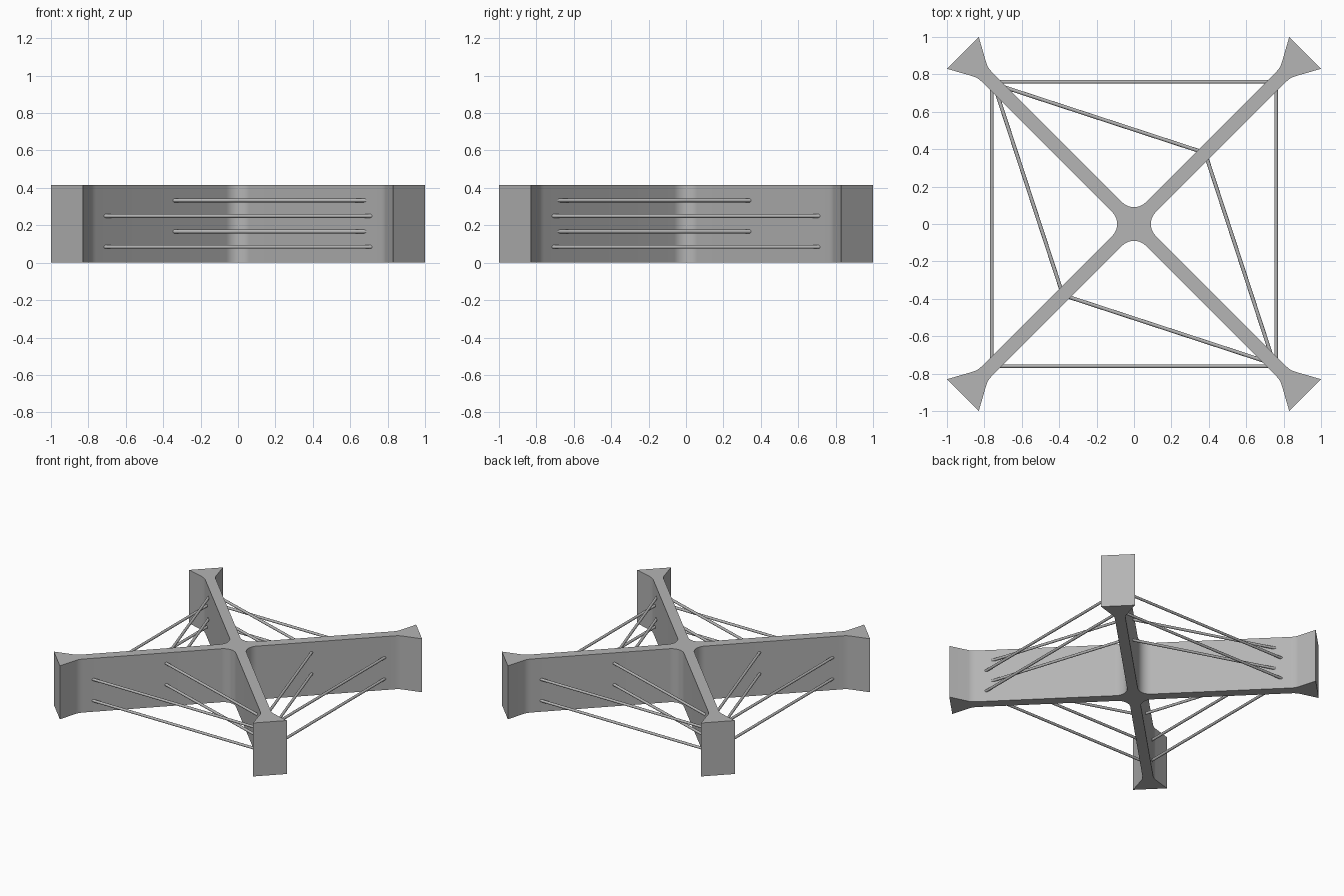
import bpy, bmesh, math
from mathutils import Vector

if "Cube" in bpy.data.objects:
    bpy.data.objects.remove(bpy.data.objects["Cube"])

HEIGHT = 0.415
HALF = 0.053            # offset of the arm edge along x or y

grey = bpy.data.materials.new("plain_grey")
grey.diffuse_color = (0.46, 0.46, 0.46, 1)
grey.use_nodes = True
grey.node_tree.nodes["Principled BSDF"].inputs["Base Color"].default_value = grey.diffuse_color


def finish(bm, name):
    bmesh.ops.recalc_face_normals(bm, faces=bm.faces)
    mesh = bpy.data.meshes.new(name)
    bm.to_mesh(mesh)
    bm.free()
    ob = bpy.data.objects.new(name, mesh)
    bpy.context.collection.objects.link(ob)
    mesh.materials.append(grey)
    bpy.ops.object.select_all(action='DESELECT')
    ob.select_set(True)
    bpy.context.view_layer.objects.active = ob
    bpy.ops.object.shade_smooth_by_angle(angle=math.radians(25))
    return ob


# Cross outline: one side of one arm, from the hub to the flared tip
def arm_side():
    r = 0.089                                   # hub fillet radius
    cy = HALF + r * math.sqrt(2)
    pts = []
    for i in range(7):
        a = math.radians(45 * i / 6)
        pts.append(Vector((r * math.sin(a), cy - r * math.cos(a))))
    corner, tip = Vector((0.782, 0.835)), Vector((0.83, 1.0))
    p0 = corner - Vector((1, 1)).normalized() * 0.035
    p2 = corner + (tip - corner).normalized() * 0.025
    for i in range(6):                          # rounded bend into the flare
        t = i / 5
        pts.append(p0 * (1 - t) ** 2 + corner * 2 * t * (1 - t) + p2 * t * t)
    return pts + [tip]


side = arm_side()
# mirror across the diagonal; drop the last point, shared with the next arm
quarter = side + [Vector((p.y, p.x)) for p in reversed(side)][:-1]
outline = []
for k in range(4):
    for p in quarter:
        x, y = p
        for _ in range(k):
            x, y = y, -x
        outline.append((x, y))

bm = bmesh.new()
base = bm.faces.new([bm.verts.new((x, y, 0)) for x, y in outline])
top = bmesh.ops.extrude_face_region(bm, geom=[base])
bmesh.ops.translate(bm, vec=(0, 0, HEIGHT),
                    verts=[g for g in top["geom"] if isinstance(g, bmesh.types.BMVert)])
finish(bm, "cross_frame")


# Thin round bracing rods, ending inside the arms
def rod(name, a, b, z, radius=0.01):
    a, b = Vector((*a, z)), Vector((*b, z))
    bm = bmesh.new()
    bmesh.ops.create_cone(bm, cap_ends=True, segments=16, radius1=radius,
                          radius2=radius, depth=(b - a).length)
    bm.transform((b - a).to_track_quat('Z', 'Y').to_matrix().to_4x4())
    bmesh.ops.translate(bm, vec=(a + b) / 2, verts=bm.verts)
    finish(bm, name)


E, M = 0.76, 0.38
for z in (0.085, 0.25):                         # square of outer rods
    for s in (-1, 1):
        rod("outer_rod_x", (-E + 0.01, s * E), (E - 0.01, s * E), z)
        rod("outer_rod_y", (s * E, -E + 0.01), (s * E, E - 0.01), z)
for z in (0.167, 0.333):                        # rods to the middle of two arms
    for s in (-1, 1):
        for t in (-1, 1):
            rod("inner_rod", (s * (E - 0.01), -s * (E - 0.01)), (t * M, t * M), z)
